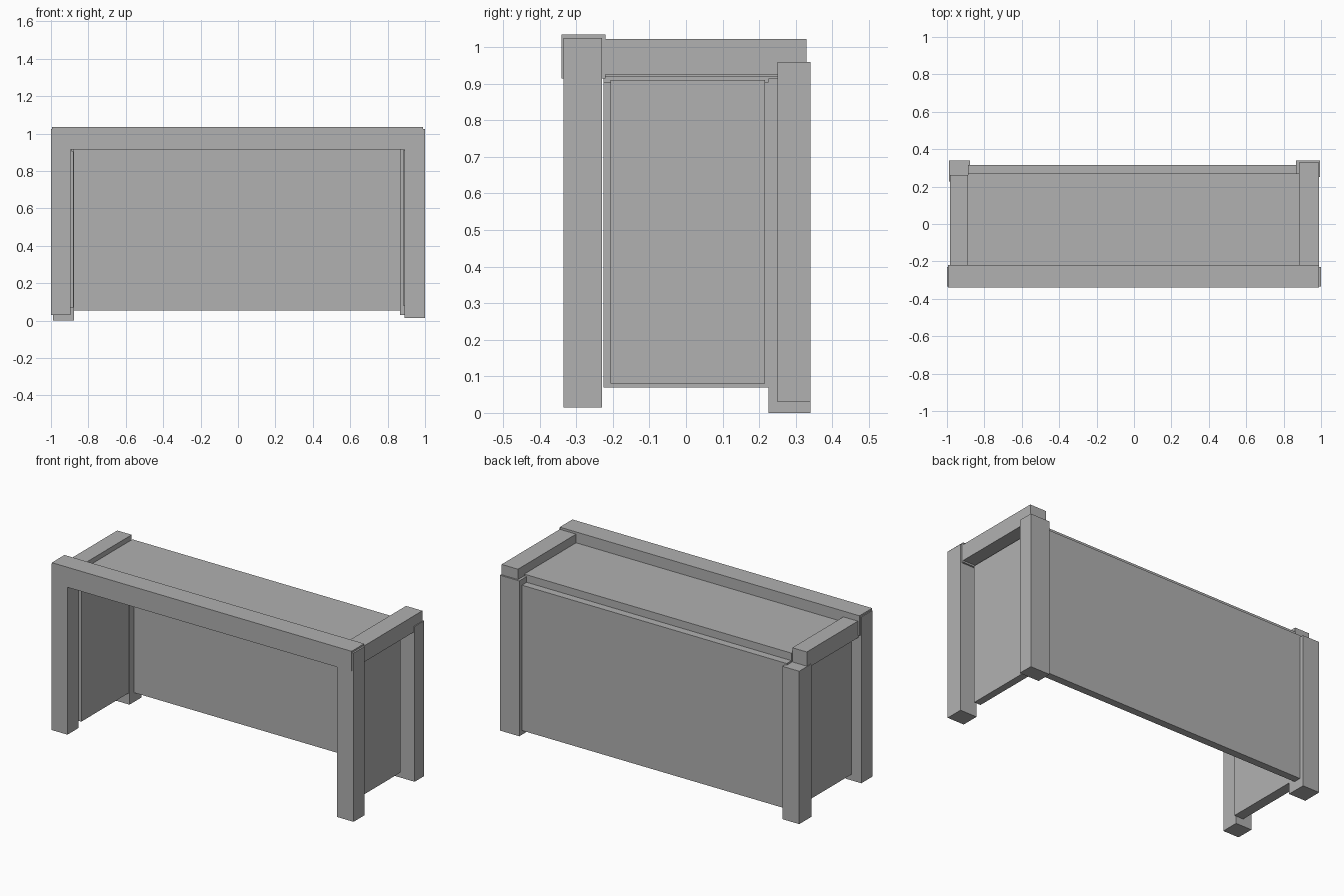
import bpy
import bmesh
from mathutils import Vector

old = bpy.data.objects.get("Cube")
if old:
    bpy.data.objects.remove(old, do_unlink=True)

grey = bpy.data.materials.new("plain_grey")
grey.use_nodes = True
colour = (0.44, 0.44, 0.44, 1)
grey.diffuse_color = colour
grey.node_tree.nodes["Principled BSDF"].inputs["Base Color"].default_value = colour


def board(name, x, y, z):
    """Box spanning the given (low, high) range on each axis."""
    low, high = (Vector(corner) for corner in zip(x, y, z))
    bm = bmesh.new()
    bmesh.ops.create_cube(bm, size=1)
    bmesh.ops.scale(bm, vec=high - low, verts=bm.verts)
    mesh = bpy.data.meshes.new(name)
    bm.to_mesh(mesh)
    bm.free()
    mesh.materials.append(grey)
    obj = bpy.data.objects.new(name, mesh)
    obj.location = (low + high) / 2
    bpy.context.collection.objects.link(obj)


# Front legs
front_y = (-0.335, -0.23)
board("front_leg_left", (0.89, 1.0), front_y, (0.015, 1.025))
board("front_leg_right", (-1.0, -0.895), front_y, (0.03, 1.025))

# Back legs
board("back_leg_left", (0.866, 0.995), (0.25, 0.34), (0.03, 0.96))
board("back_leg_right", (-0.988, -0.877), (0.226, 0.34), (0, 0.915))

# Rails around the top
board("front_rail", (-0.995, 0.99), (-0.34, -0.22), (0.915, 1.035))
board("side_rail_left", (0.882, 0.99), (-0.22, 0.33), (0.925, 1.022))
board("side_rail_right", (-0.984, -0.888), (-0.225, 0.263), (0.9, 1.0))

# Side panels
board("side_panel_left", (0.882, 0.925), (-0.207, 0.216), (0.08, 0.91))
board("side_panel_right", (-0.94, -0.88), (-0.225, 0.228), (0.07, 0.905))

# Back panel and recessed top
board("back_panel", (-0.888, 0.867), (0.27, 0.315), (0.055, 0.925))
board("top_panel", (-0.888, 0.882), (-0.225, 0.27), (0.92, 0.97))
